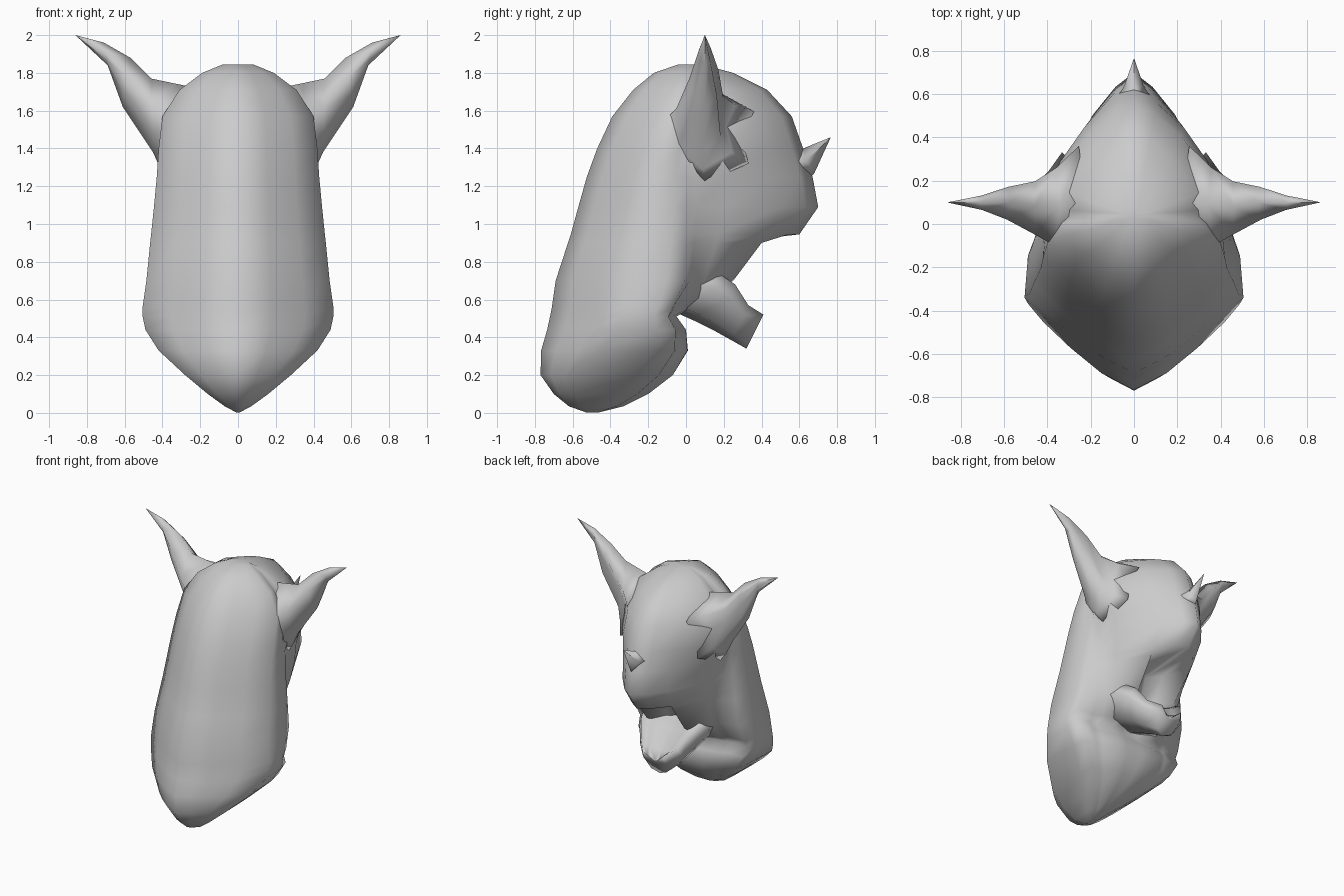
import bpy, bmesh
from mathutils import Vector

if "Cube" in bpy.data.objects:
    bpy.data.objects.remove(bpy.data.objects["Cube"], do_unlink=True)

GREY = (0.6, 0.6, 0.6, 1)
mat = bpy.data.materials.new("plain grey")
mat.use_nodes = True
mat.diffuse_color = GREY
mat.node_tree.nodes["Principled BSDF"].inputs["Base Color"].default_value = GREY


def mix(a, b, t):
    return a + (b - a) * t


def mirrored(half):
    """Close a half outline, whose ends lie on x = 0, into a full ring."""
    return half + [(-x, y, z) for x, y, z in reversed(half[1:-1])]


def loft(name, rings):
    """Skin a stack of rings, close both ends and shade smooth."""
    bm = bmesh.new()
    loops = [[bm.verts.new(point) for point in ring] for ring in rings]
    count = len(loops[0])
    for lower, upper in zip(loops, loops[1:]):
        for i in range(count):
            j = (i + 1) % count
            bm.faces.new((lower[i], lower[j], upper[j], upper[i]))
    for loop in (loops[0], loops[-1]):
        middle = bm.verts.new(sum((v.co for v in loop), Vector()) / count)
        for i in range(count):
            bm.faces.new((loop[i], loop[(i + 1) % count], middle))
    bmesh.ops.remove_doubles(bm, verts=bm.verts, dist=0.001)
    bmesh.ops.recalc_face_normals(bm, faces=bm.faces)
    mesh = bpy.data.meshes.new(name)
    bm.to_mesh(mesh)
    bm.free()
    mesh.materials.append(mat)
    for face in mesh.polygons:
        face.use_smooth = True
    obj = bpy.data.objects.new(name, mesh)
    bpy.context.collection.objects.link(obj)


def body_ring(z, keel, width, cheek, end, lip=None):
    """Level outline: nape keel, neck side, neck edge, cheek, lip and snout."""
    if lip is None:
        lip = min(end, end * 0.72)
    lip_x = cheek * 0.56
    side = keel + width * 0.75
    edge = mix(side, min(end, 0.05), 0.85)
    outline = [
        (0, keel),
        (width * 0.36, mix(keel, side, 0.25)),
        (width * 0.7, mix(keel, side, 0.62)),
        (width, side),
        (width * 0.97, mix(side, edge, 0.7)),
        (width * 0.91, edge),
        (mix(width * 0.91, cheek, 0.7), mix(edge, lip, 0.1)),
        (cheek, mix(edge, lip, 0.4)),
        (lip_x, lip),
        (lip_x * 0.45, mix(lip, end, 0.66)),
        (0, end),
    ]
    return mirrored([(x, y, z) for x, y in outline])


# Neck and head in one skin, with the mouth hollow below the snout
neck_levels = [
    # height, keel, width, cheek, end
    (0.003, -0.53, 0.01, 0.005, -0.46),
    (0.035, -0.62, 0.07, 0.04, -0.33),
    (0.1, -0.7, 0.16, 0.1, -0.2),
    (0.2, -0.77, 0.28, 0.18, -0.07),
    (0.33, -0.767, 0.42, 0.26, 0.01),
    (0.44, -0.735, 0.49, 0.28, 0),
    (0.51, -0.72, 0.505, 0.28, -0.05),
]
mouth_levels = [
    # as above, then lip
    (0.56, -0.71, 0.505, 0.27, -0.02, 0.03),
    (0.7, -0.69, 0.485, 0.29, 0.06, 0.25),
    (0.9, -0.625, 0.465, 0.31, 0.12, 0.4),
]
head_levels = [
    (0.945, -0.61, 0.46, 0.32, 0.6),
    (1.09, -0.57, 0.445, 0.34, 0.7),
    (1.25, -0.525, 0.43, 0.36, 0.67),
    (1.4, -0.47, 0.42, 0.41, 0.62),
    (1.57, -0.39, 0.4, 0.39, 0.56),
    (1.71, -0.28, 0.31, 0.3, 0.43),
    (1.8, -0.17, 0.19, 0.18, 0.25),
    (1.845, -0.04, 0.08, 0.06, 0.08),
]
loft("neck_and_head",
     [body_ring(*level) for level in neck_levels + mouth_levels + head_levels])


# Lower jaw: hollowed trough narrowing to a blunt chin
def jaw_ring(low_y, low_z, high_y, high_z, width):
    spots = [(0, 0), (0.65, 0.15), (1, 0.7), (0.85, 1), (0.55, 0.85), (0, 0.7)]
    return mirrored([(width * s, mix(low_y, high_y, t), mix(low_z, high_z, t))
                     for s, t in spots])


loft("lower_jaw", [
    jaw_ring(-0.14, 0.57, -0.1, 0.8, 0.3),
    jaw_ring(0.05, 0.485, 0.17, 0.74, 0.28),
    jaw_ring(0.15, 0.435, 0.26, 0.68, 0.24),
    jaw_ring(0.24, 0.385, 0.33, 0.57, 0.18),
    jaw_ring(0.32, 0.34, 0.41, 0.52, 0.1),
])


# Ears: tapering blades flaring into the skull, with a shallow hollow in the back
def ear_ring(side, top_x, top_z, low_x, low_z, y, half):
    spots = [(0, 0), (0.4, -1), (0.75, -0.7), (1, 0),
             (0.8, 0.8), (0.5, 0.65), (0.25, 0.9)]
    return [(side * mix(top_x, low_x, t), y + half * depth, mix(top_z, low_z, t))
            for t, depth in spots]


ear_sections = [
    (0.22, 1.72, 0.36, 1.22, 0.1, 0.29),
    (0.34, 1.745, 0.41, 1.29, 0.09, 0.19),
    (0.46, 1.77, 0.45, 1.38, 0.08, 0.13),
    (0.57, 1.88, 0.61, 1.62, 0.1, 0.08),
    (0.71, 1.96, 0.69, 1.84, 0.1, 0.035),
    (0.86, 2, 0.859, 1.998, 0.1, 0.001),
]
for side, label in ((1, "left"), (-1, "right")):
    loft(label + "_ear", [ear_ring(side, *section) for section in ear_sections])


# Nose horn: small spike rising off the snout
def horn_ring(back_y, back_z, front_y, front_z, width):
    middle = (width, mix(back_y, front_y, 0.3), mix(back_z, front_z, 0.5))
    return mirrored([(0, back_y, back_z), middle, (0, front_y, front_z)])


loft("nose_horn", [
    horn_ring(0.5, 1.46, 0.62, 1.2, 0.11),
    horn_ring(0.62, 1.4, 0.68, 1.27, 0.045),
    horn_ring(0.763, 1.458, 0.765, 1.456, 0.001),
])
